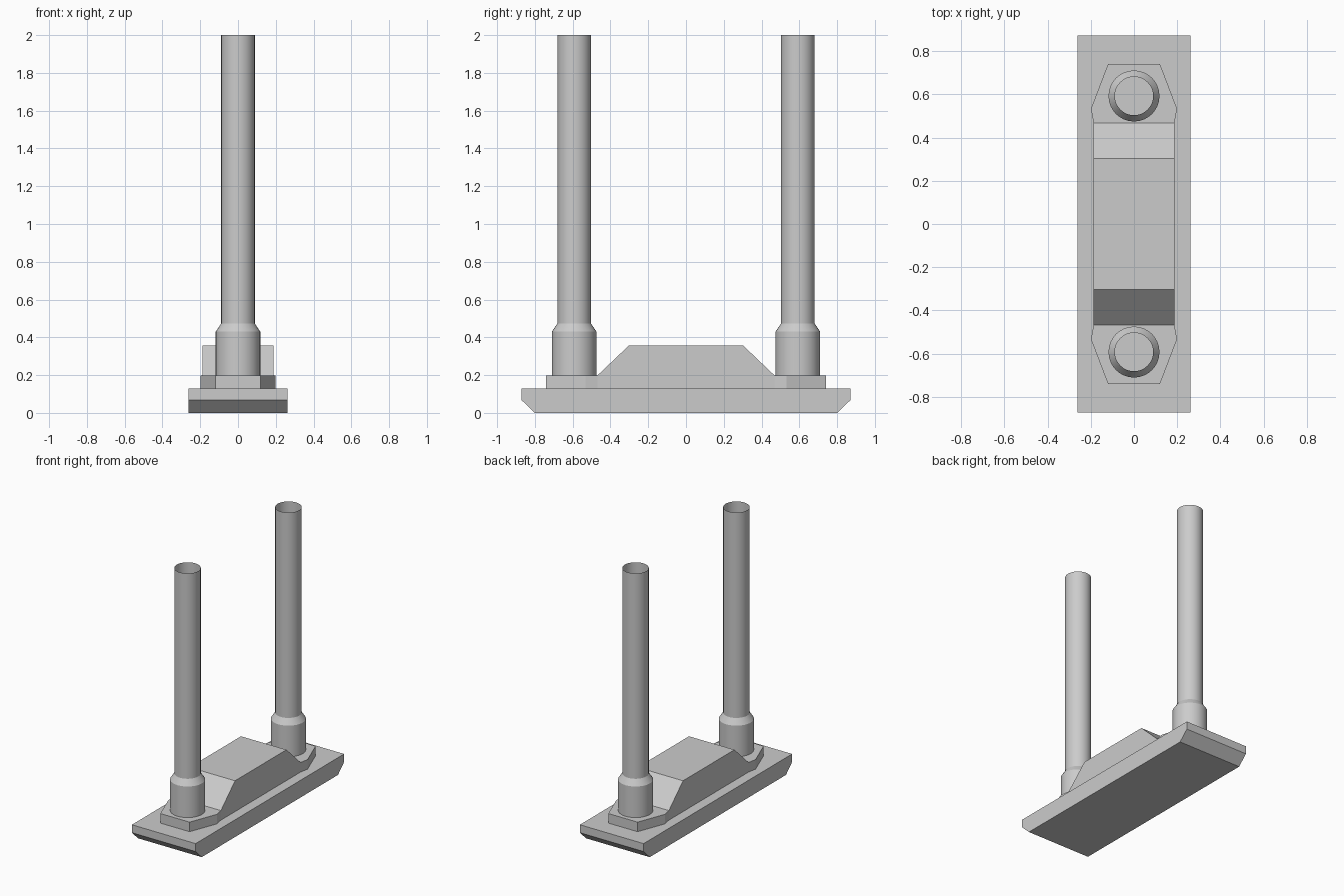
import bpy, bmesh, math

if "Cube" in bpy.data.objects:
    bpy.data.objects.remove(bpy.data.objects["Cube"])


def make_object(name, bm):
    bmesh.ops.recalc_face_normals(bm, faces=bm.faces[:])
    mesh = bpy.data.meshes.new(name)
    bm.to_mesh(mesh)
    bm.free()
    obj = bpy.data.objects.new(name, mesh)
    bpy.context.collection.objects.link(obj)
    return obj


def prism(name, points, direction):
    """Extrude a closed outline of 3D points along a direction."""
    bm = bmesh.new()
    face = bm.faces.new([bm.verts.new(p) for p in points])
    result = bmesh.ops.extrude_face_region(bm, geom=[face], use_keep_orig=True)
    verts = [g for g in result["geom"] if isinstance(g, bmesh.types.BMVert)]
    bmesh.ops.translate(bm, verts=verts, vec=direction)
    return make_object(name, bm)


def mirrored(half):
    """Complete an outline by mirroring its first coordinate."""
    return half + [(-a, b) for a, b in reversed(half)]


BASE_TOP, PLATE_TOP = 0.128, 0.199

# Base slab with undercut ends
slab = mirrored([(0.80, 0.0), (0.872, 0.069), (0.872, BASE_TOP)])
prism("base_slab", [(-0.262, y, z) for y, z in slab], (0.524, 0, 0))

# Mounting plate with a tapered pad under each post
pad = [(0.12, -0.74), (0.199, -0.533), (0.187, -0.468)]
side = pad + [(x, -y) for x, y in reversed(pad)]
prism("mounting_plate", [(x, y, BASE_TOP) for x, y in mirrored(side)],
      (0, 0, PLATE_TOP - BASE_TOP))

# Raised centre block with sloped ends
block = mirrored([(0.468, PLATE_TOP), (0.302, 0.357)])
prism("centre_block", [(-0.187, y, z) for y, z in block], (0.374, 0, 0))

# Open-topped posts with tapered collars
profile = [(0.118, PLATE_TOP), (0.118, 0.43), (0.089, 0.474), (0.089, 2.0)]
for label, y in (("front", -0.592), ("back", 0.592)):
    bm = bmesh.new()
    verts = [bm.verts.new((r, 0, z)) for r, z in profile]
    edges = [bm.edges.new(pair) for pair in zip(verts, verts[1:])]
    bmesh.ops.spin(bm, geom=verts + edges, cent=(0, 0, 0), axis=(0, 0, 1),
                   angle=math.tau, steps=32, use_merge=True)
    bmesh.ops.remove_doubles(bm, verts=bm.verts[:], dist=1e-5)
    post = make_object(label + "_post", bm)
    # Make sure the open tube faces outward
    f = post.data.polygons[0]
    if f.normal.x * f.center.x + f.normal.y * f.center.y < 0:
        post.data.flip_normals()
    post.location.y = y
    bpy.ops.object.select_all(action="DESELECT")
    post.select_set(True)
    bpy.context.view_layer.objects.active = post
    bpy.ops.object.shade_smooth_by_angle(angle=math.radians(25))
